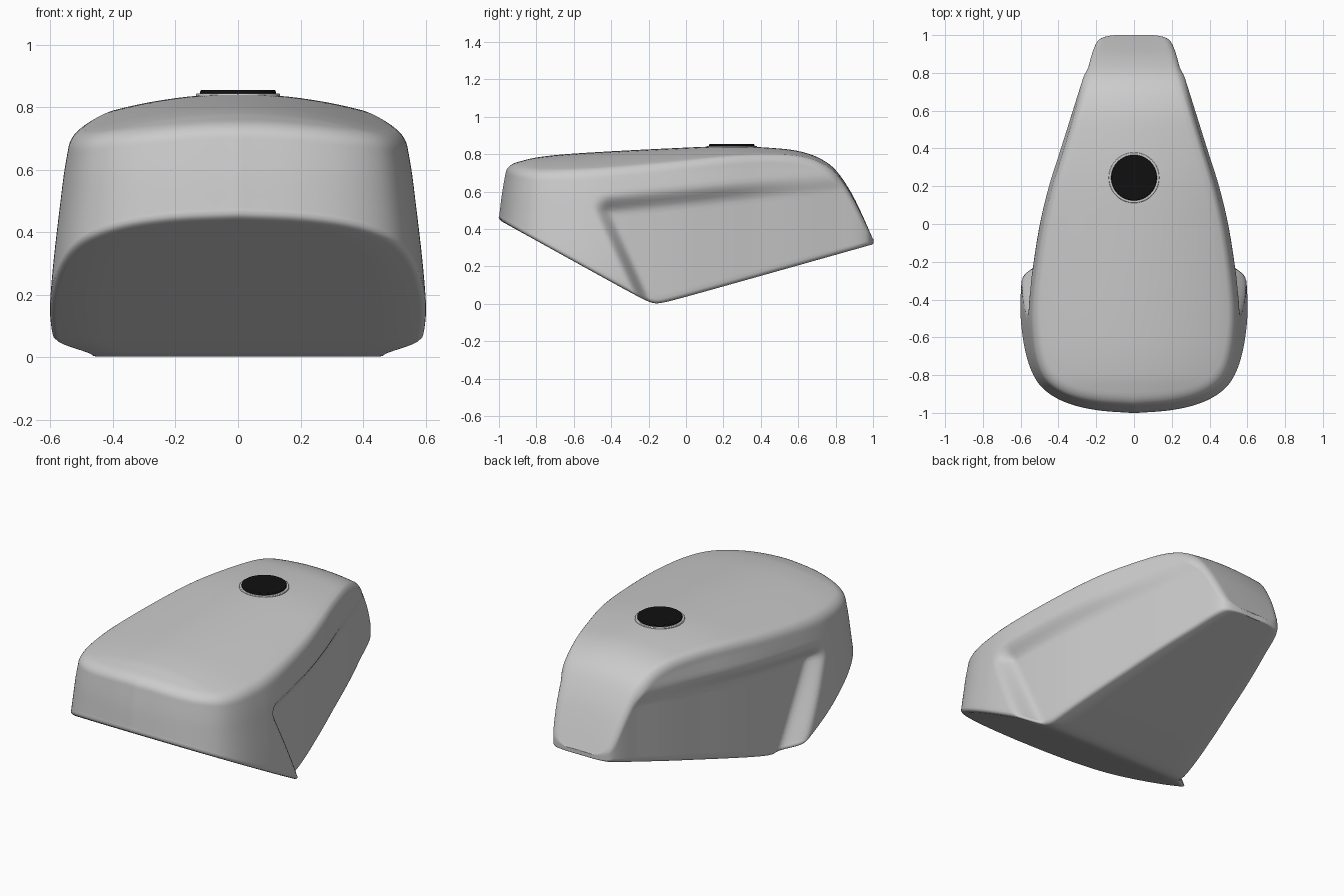
import bpy, bmesh, math
from mathutils import Vector

if "Cube" in bpy.data.objects:
    bpy.data.objects.remove(bpy.data.objects["Cube"])


def curve(pts, x):
    """Smooth interpolation through (x, value) points."""
    if x <= pts[0][0]:
        return pts[0][1]
    if x >= pts[-1][0]:
        return pts[-1][1]
    k = max(i for i in range(len(pts) - 1) if pts[i][0] <= x)

    def slope(i):
        a, b = pts[max(i - 1, 0)], pts[min(i + 1, len(pts) - 1)]
        return (b[1] - a[1]) / (b[0] - a[0])
    (x0, v0), (x1, v1) = pts[k], pts[k + 1]
    h = x1 - x0
    t = (x - x0) / h
    return (v0 * (2*t**3 - 3*t*t + 1) + v1 * (3*t*t - 2*t**3)
            + h * slope(k) * (t**3 - 2*t*t + t) + h * slope(k + 1) * (t**3 - t*t))


def step(x):
    x = min(1, max(0, x))
    return x * x * (3 - 2 * x)


# Side-view profiles, plan outline of the shoulder, and outward flare by height
TOP = [(-1, .73), (-.9, .758), (-.8, .782), (-.6, .803), (0, .835), (.25, .842),
       (.5, .83), (.62, .812), (.72, .775), (.8, .715), (.88, .6), (.94, .48), (1, .345)]
FLARE = [(0, .08), (.15, .075), (.3, .063), (.5, .04), (.6, .027), (.75, 0)]
PLAN = [(0, -.955), (.2, -.937), (.35, -.895), (.45, -.825), (.5, -.72), (.525, -.55),
        (.525, -.4), (.505, -.2), (.475, 0), (.43, .2), (.37, .4), (.31, .6),
        (.25, .8), (.212, .93), (.18, .98), (.1, 1), (0, 1)]


def bottom(y):
    d1, d2 = .46 - .554 * (y + 1), .33 + .282 * (y - 1)
    return (d1 + d2 + math.sqrt((d1 - d2) ** 2 + .0009)) / 2 - .012


def swell(y, z):
    """Offset of the side wall: flared front, recessed knee panel."""
    edge = -.245 - .45 * (min(z, .5) - .05)
    a = step((y - edge + .05) / .1)
    b = step((.59 + .1 * (y + .4) - z) / .11)
    fade = 1 - step((y - .1) / .6)
    return curve(FLARE, z) * (1 - a * b) - .025 * a * b * fade


# Tank outline resampled evenly
dist = [0]
for p, q in zip(PLAN, PLAN[1:]):
    dist.append(dist[-1] + math.dist(p, q))
N = 170
xs, ys = ([(d, p[c]) for d, p in zip(dist, PLAN)] for c in (0, 1))
outline = [Vector((curve(xs, dist[-1] * i / N), curve(ys, dist[-1] * i / N)))
           for i in range(N + 1)]


def section(i):
    """Half cross-section from bottom centre, up the side, to top centre."""
    o = outline[i]
    if i in (0, N):
        n = Vector((0, -1 if i == 0 else 1))
    else:
        t = outline[i + 1] - outline[i - 1]
        n = Vector((t.y, -t.x)).normalized()
    rh = .045 + .05 * max(0, -n.y)
    ni = n.copy() if n.y < 0 else Vector((n.x, 0))
    if o.y > -.4:
        ni = Vector((n.x, 0))
    end = math.radians(70)
    zb = bottom(o.y)
    # shoulder end of the top surface
    rh = min(rh, o.x * .5) if o.y > 0 else rh
    e = o - ni * rh * (1 - math.cos(end))
    e.x = max(0, e.x)
    zt = max(curve(TOP, e.y), zb + .012)
    crown = .33 * min(1, (zt - zb) / .3)
    ze = max(zt - crown * e.x ** 2, zb + .008)
    rv = min(.06, (ze - zb) * .4)
    zs = ze - rv * math.sin(end)
    rb = min(.022, (zs - zb) * .3)

    def wall(z, inset=0):
        p = o + n * (swell(o.y, z) - inset)
        return max(0, p.x), p.y
    pts = []
    # flat underside and its rounded rim
    x, y = wall(zb, rb)
    pts += [(x * a / 4, y, bottom(y)) for a in range(5)]
    for ang in (30, 60):
        a = math.radians(ang)
        x, y = wall(zb, rb * (1 - math.sin(a)))
        pts.append((x, y, bottom(y) + rb * (1 - math.cos(a))))
    # side wall
    y0 = wall(zb)[1]
    z0 = bottom(y0) + rb
    for k in range(29):
        z = z0 + (zs - z0) * k / 28
        pts.append((*wall(z), z))
    # rounded shoulder
    base = Vector(wall(zs))
    drift = base - o
    for k in range(1, 7):
        a = end * k / 6
        p = o + drift * (1 - k / 6) - ni * rh * (1 - math.cos(a))
        pts.append((max(0, p.x), p.y, zs + rv * math.sin(a)))
    # crowned top
    for k in range(9, -1, -1):
        x = e.x * k / 10
        pts.append((x, e.y, ze + crown * (e.x ** 2 - x * x)))
    if i in (0, N):
        pts = [(0, y, z) for x, y, z in pts]
    return pts


# Tank body: loft of half sections, mirrored
bm = bmesh.new()
rows = [[bm.verts.new(p) for p in section(i)] for i in range(N + 1)]
for r, s in zip(rows, rows[1:]):
    for j in range(len(r) - 1):
        bm.faces.new((r[j], s[j], s[j + 1], r[j + 1]))
bmesh.ops.remove_doubles(bm, verts=bm.verts, dist=.0004)
for f in bm.faces:
    f.smooth = True
mesh = bpy.data.meshes.new("tank_body")
bm.to_mesh(mesh)
bm.free()
tank = bpy.data.objects.new("tank_body", mesh)
bpy.context.collection.objects.link(tank)
mirror = tank.modifiers.new("mirror", 'MIRROR')
mirror.use_clip = True
mirror.merge_threshold = .001


# Filler cap and its rim
def disc(name, radius, z0, z1, bevel):
    bpy.ops.mesh.primitive_cylinder_add(vertices=64, radius=radius, depth=z1 - z0,
                                        location=(0, .245, (z0 + z1) / 2))
    ob = bpy.context.object
    ob.name = name
    bpy.ops.object.shade_smooth_by_angle(angle=math.radians(35))
    m = ob.modifiers.new("bevel", 'BEVEL')
    m.width, m.segments = bevel, 2
    return ob


disc("filler_rim", .134, .825, .844, .003)
cap = disc("filler_cap", .121, .83, .855, .005)
black = bpy.data.materials.new("black")
black.diffuse_color = (.005, .005, .005, 1)
black.use_nodes = True
black.node_tree.nodes["Principled BSDF"].inputs["Base Color"].default_value = black.diffuse_color
cap.data.materials.append(black)
